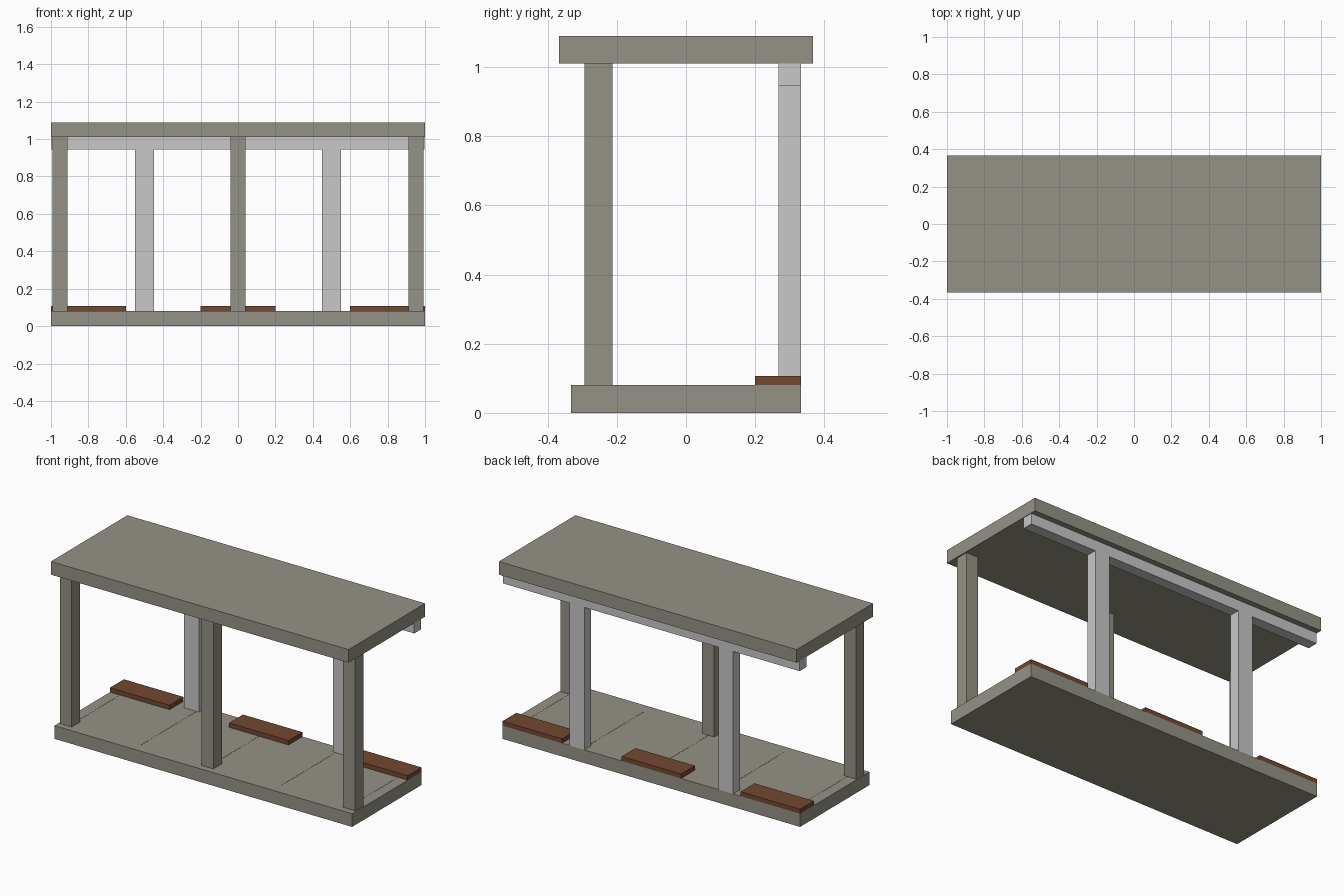
import bpy

if "Cube" in bpy.data.objects:
    bpy.data.objects.remove(bpy.data.objects["Cube"])


def material(name, rgb):
    m = bpy.data.materials.new(name)
    m.diffuse_color = (*rgb, 1)
    m.use_nodes = True
    m.node_tree.nodes["Principled BSDF"].inputs["Base Color"].default_value = m.diffuse_color
    return m


stone = material("warm_grey", (0.30, 0.29, 0.24))
metal = material("light_grey", (0.578, 0.578, 0.584))
wood = material("brown_wood", (0.171, 0.065, 0.03))


def box(name, x, y, z, mat):
    """Box from (min, max) ranges on each axis."""
    verts = [(a, b, c) for a in x for b in y for c in z]
    faces = [(0, 1, 3, 2), (4, 6, 7, 5), (0, 4, 5, 1),
             (2, 3, 7, 6), (0, 2, 6, 4), (1, 5, 7, 3)]
    me = bpy.data.meshes.new(name)
    me.from_pydata(verts, [], faces)
    me.materials.append(mat)
    ob = bpy.data.objects.new(name, me)
    bpy.context.collection.objects.link(ob)
    return ob


# Floor slab and roof slab
box("floor_slab", (-1, 1), (-0.333, 0.333), (0, 0.08), stone)
box("roof_slab", (-1, 1), (-0.367, 0.367), (1.01, 1.09), stone)

# Front posts
for cx in (-0.952, 0, 0.952):
    box("front_post", (cx - 0.04, cx + 0.04), (-0.293, -0.213), (0.08, 1.01), stone)

# Back beam and its posts
box("back_beam", (-0.997, 0.997), (0.267, 0.333), (0.945, 1.01), metal)
for cx in (-0.5, 0.5):
    box("back_post", (cx - 0.05, cx + 0.05), (0.267, 0.333), (0.08, 0.945), metal)

# Low wooden benches along the back edge
for cx in (-0.8, 0, 0.8):
    box("bench_plank", (cx - 0.2, cx + 0.2), (0.2, 0.333), (0.08, 0.107), wood)

# Hairline floor seams
for i in range(-2, 3):
    cx = i * 0.467
    box("floor_seam", (cx - 0.002, cx + 0.002), (-0.267, 0.267), (0.079, 0.081), stone)
